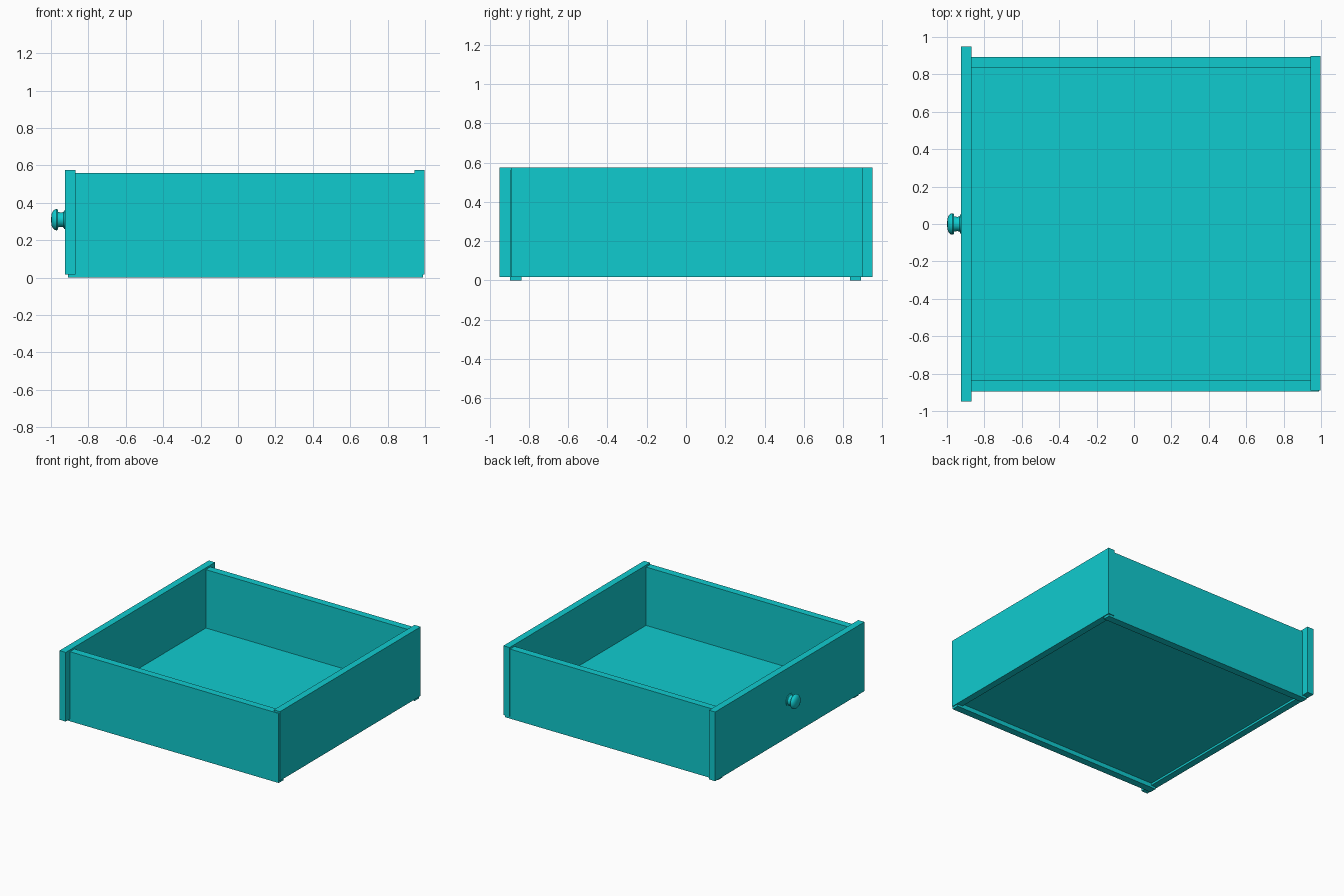
import bpy
import math

cube = bpy.data.objects.get("Cube")
if cube:
    bpy.data.objects.remove(cube, do_unlink=True)

COLOUR = (0.005, 0.6, 0.625, 1.0)
teal = bpy.data.materials.new("teal")
teal.use_nodes = True
teal.diffuse_color = COLOUR
teal.node_tree.nodes["Principled BSDF"].inputs["Base Color"].default_value = COLOUR


def board(name, x, y, z):
    """Add a rectangular board from (low, high) extents."""
    spans = (x, y, z)
    bpy.ops.mesh.primitive_cube_add(size=1, location=[(a + b) / 2 for a, b in spans])
    ob = bpy.context.object
    ob.name = name
    ob.scale = [b - a for a, b in spans]
    bpy.ops.object.transform_apply(location=False, rotation=False, scale=True)
    ob.data.materials.append(teal)


# Drawer box: overhanging front panel, back panel, two sides and a raised floor
board("front_panel", (-0.925, -0.87), (-0.95, 0.95), (0.018, 0.575))
board("back_panel", (0.943, 0.998), (-0.891, 0.899), (0.018, 0.575))
board("right_side", (-0.91, 0.99), (-0.896, -0.838), (0, 0.56))
board("left_side", (-0.91, 0.99), (0.834, 0.892), (0, 0.56))
board("floor", (-0.9, 0.97), (-0.86, 0.86), (0.035, 0.09))

# Knob: turned profile of (distance out from the panel, radius)
profile = [(-0.005, 0.05), (0.004, 0.05), (0.008, 0.041), (0.02, 0.038),
           (0.037, 0.041), (0.038, 0.053), (0.045, 0.057), (0.055, 0.055),
           (0.065, 0.046), (0.072, 0.03), (0.075, 0)]
SEGMENTS = 32
verts, faces = [], []
for out, radius in profile:
    for i in range(SEGMENTS):
        a = math.tau * i / SEGMENTS
        verts.append((-0.925 - out, radius * math.cos(a), 0.31 + radius * math.sin(a)))
for r in range(len(profile) - 1):
    for i in range(SEGMENTS):
        j = (i + 1) % SEGMENTS
        low, high = r * SEGMENTS, (r + 1) * SEGMENTS
        faces.append((low + i, high + i, high + j, low + j))
mesh = bpy.data.meshes.new("knob")
mesh.from_pydata(verts, [], faces)
mesh.materials.append(teal)
knob = bpy.data.objects.new("knob", mesh)
bpy.context.collection.objects.link(knob)

# Merge the knob tip, face outward and smooth the rounded parts
bpy.ops.object.select_all(action='DESELECT')
knob.select_set(True)
bpy.context.view_layer.objects.active = knob
bpy.ops.object.mode_set(mode='EDIT')
bpy.ops.mesh.select_all(action='SELECT')
bpy.ops.mesh.remove_doubles(threshold=0.0001)
bpy.ops.mesh.normals_make_consistent(inside=False)
bpy.ops.object.mode_set(mode='OBJECT')
bpy.ops.object.shade_smooth_by_angle(angle=math.radians(40))
